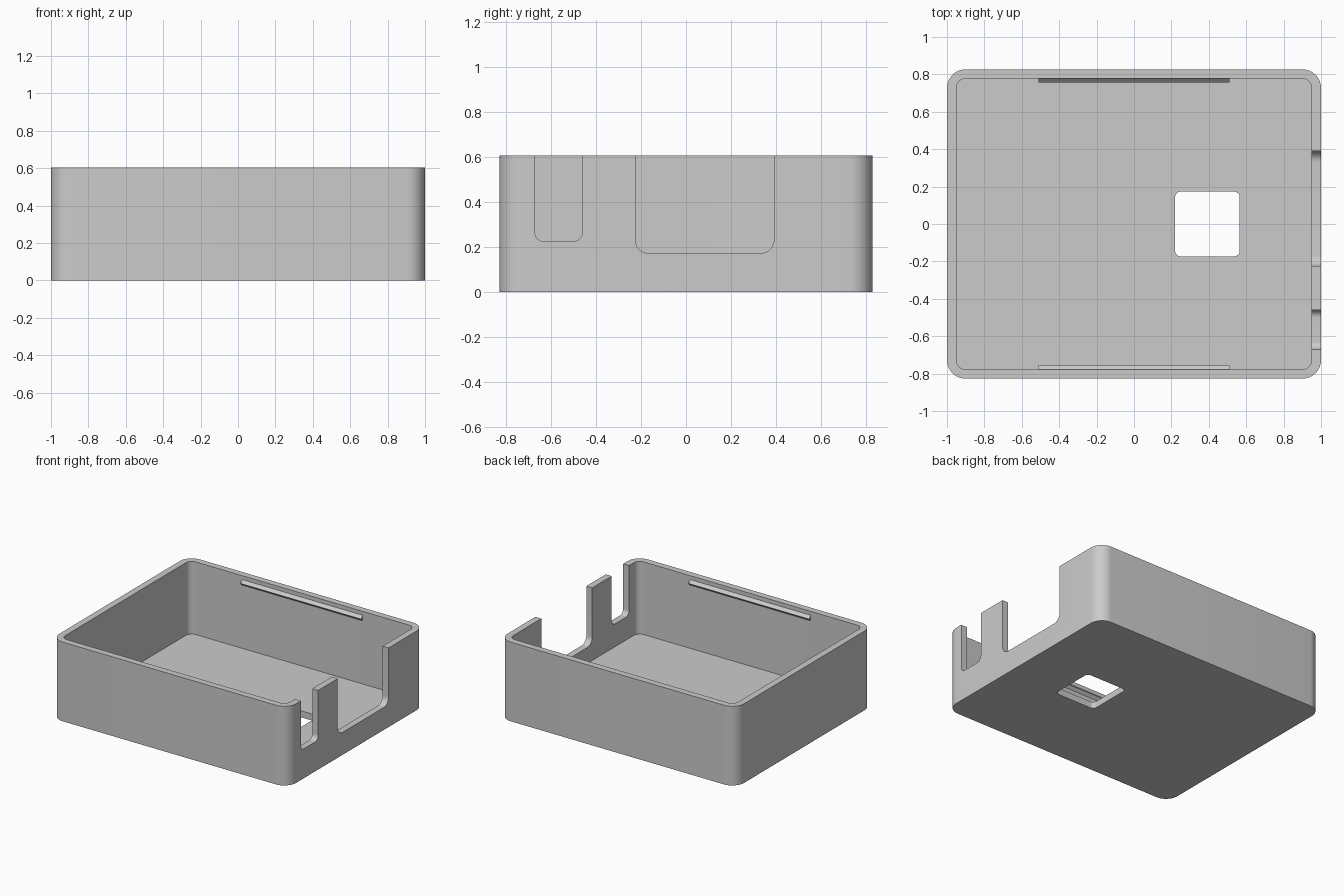
import bpy
import bmesh
from math import cos, sin, pi, radians
from mathutils import Matrix, Vector

if "Cube" in bpy.data.objects:
    bpy.data.objects.remove(bpy.data.objects["Cube"])

W, D, H = 1.0, 0.827, 0.605      # half width, half depth, height
WALL = 0.05

grey = bpy.data.materials.new("plain grey")
grey.use_nodes = True
colour = (0.6, 0.6, 0.6, 1)
grey.diffuse_color = colour
grey.node_tree.nodes["Principled BSDF"].inputs["Base Color"].default_value = colour


def rounded_rect(u0, u1, v0, v1, r, steps=10):
    """Corner-rounded rectangle outline, counter-clockwise."""
    corners = [(u1 - r, v1 - r), (u0 + r, v1 - r), (u0 + r, v0 + r), (u1 - r, v0 + r)]
    return [(cu + r * cos(a), cv + r * sin(a))
            for i, (cu, cv) in enumerate(corners)
            for a in [(i + k / steps) * pi / 2 for k in range(steps + 1)]]


def prism(name, outline, start, end, along_x=False):
    """Extrude an outline along z, or a (y, z) outline along x."""
    bm = bmesh.new()
    face = bm.faces.new([bm.verts.new((u, v, start)) for u, v in outline])
    new = bmesh.ops.extrude_face_region(bm, geom=[face])["geom"]
    verts = [g for g in new if isinstance(g, bmesh.types.BMVert)]
    bmesh.ops.translate(bm, verts=verts, vec=Vector((0, 0, end - start)))
    if along_x:
        turn = Matrix(((0, 0, 1), (1, 0, 0), (0, 1, 0)))
        bmesh.ops.transform(bm, matrix=turn.to_4x4(), verts=bm.verts)
    bmesh.ops.recalc_face_normals(bm, faces=bm.faces)
    mesh = bpy.data.meshes.new(name)
    bm.to_mesh(mesh)
    bm.free()
    mesh.materials.append(grey)
    obj = bpy.data.objects.new(name, mesh)
    bpy.context.collection.objects.link(obj)
    return obj


def cut(target, cutter):
    """Subtract the cutter for good and remove it."""
    cutter.hide_render = True
    mod = target.modifiers.new("cut", "BOOLEAN")
    mod.operation = "DIFFERENCE"
    mod.solver = "EXACT"
    mod.object = cutter
    bpy.ops.object.select_all(action="DESELECT")
    target.select_set(True)
    bpy.context.view_layer.objects.active = target
    bpy.ops.object.modifier_apply(modifier=mod.name)
    bpy.data.objects.remove(cutter)


# Open tray with rounded vertical corners
tray = prism("tray", rounded_rect(-W, W, -D, D, 0.1), 0, H)
cut(tray, prism("cavity", rounded_rect(-W + WALL, W - WALL, -D + WALL, D - WALL, 0.05),
                WALL, H + 0.2))

# Round-bottomed port notches in the right-hand wall
for y0, y1, bottom, r in [(-0.67, -0.46, 0.225, 0.04), (-0.225, 0.39, 0.172, 0.06)]:
    cut(tray, prism("notch", rounded_rect(y0, y1, bottom, H + 0.3, r), 0.9, 1.1, True))

# Rounded square opening through the floor
cut(tray, prism("floor_opening", rounded_rect(0.22, 0.565, -0.173, 0.173, 0.03), -0.1, 0.1))

bpy.ops.object.select_all(action="DESELECT")
tray.select_set(True)
bpy.context.view_layer.objects.active = tray
bpy.ops.object.shade_smooth_by_angle(angle=radians(30))

# Wedge-shaped snap ribs inside the front and back walls
inner = D - WALL
for name, s in [("front_snap_rib", -1), ("back_snap_rib", 1)]:
    profile = [(s * (inner + 0.005), 0.58), (s * (inner - 0.021), 0.554),
               (s * (inner + 0.005), 0.528)]
    prism(name, profile, -0.51, 0.51, True)
